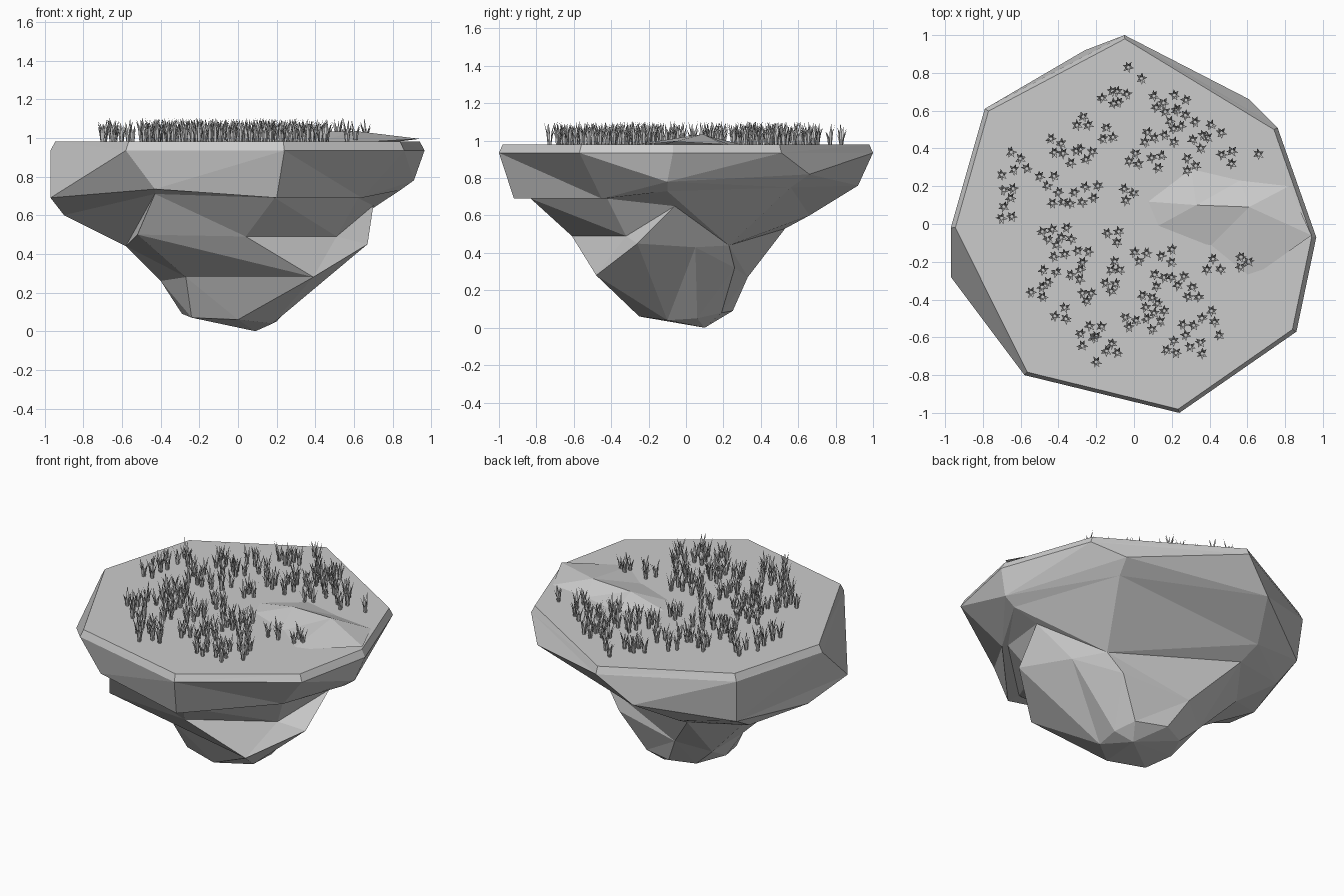
import bpy, bmesh, math, random
from mathutils import Vector

if "Cube" in bpy.data.objects:
    bpy.data.objects.remove(bpy.data.objects["Cube"])

random.seed(7)


def make_object(name, bm):
    mesh = bpy.data.meshes.new(name)
    bm.to_mesh(mesh)
    bm.free()
    obj = bpy.data.objects.new(name, mesh)
    bpy.context.collection.objects.link(obj)
    return obj


def bridge(bm, upper, lower, flip=()):
    """Join two rings, splitting each quad along its shorter diagonal (or the other if flipped)."""
    n = len(upper)
    for i in range(n):
        j = (i + 1) % n
        a, b, c, d = upper[i], upper[j], lower[j], lower[i]
        if ((a.co - c.co).length < (b.co - d.co).length) != (i in flip):
            bm.faces.new((a, c, b))
            bm.faces.new((a, d, c))
        else:
            bm.faces.new((a, d, b))
            bm.faces.new((b, d, c))


# Island rock: eight-sided rings from the rim down to the foot
rim = [(.24, -1), (.86, -.57), (.965, -.07), (.76, .51),
       (-.05, 1), (-.79, .61), (-.97, -.02), (-.58, -.8)]
ledge = [(.2, -.92, .69), (.64, -.45, .69), (.91, -.1, .78), (.61, .66, .82),
         (-.26, .92, .76), (-.77, .58, .66), (-.97, -.28, .69), (-.43, -.8, .735)]
neck = [(.19, -.83, .69), (.62, -.42, .69), (.84, -.1, .73), (.58, .56, .75),
        (-.4, .66, .6), (-.75, .42, .57), (-.9, .03, .6), (-.43, -.71, .71)]
waist = [(.04, -.61, .49), (.51, -.32, .49), (.7, -.06, .65), (.4, .23, .44),
         (-.38, .53, .53), (-.58, .25, .46), (-.58, -.1, .44), (-.52, -.58, .5)]
lower = [(.39, -.48, .28), (.67, -.26, .45), (.52, .05, .43), (.3, .26, .32),
         (-.15, .33, .27), (-.33, .2, .2), (-.4, -.02, .26), (-.27, -.3, .28)]
foot = [(0, -.25, .06), (.18, -.1, .04), (.2, .06, .05), (.15, .19, .08),
        (-.05, .25, .09), (-.2, .18, .08), (-.29, 0, .09), (-.24, -.18, .07)]

bm = bmesh.new()
levels = [[(x * .975, y * .98, .98) for x, y in rim],
          [(x, y, .935) for x, y in rim], ledge, neck, waist, lower, foot]
rings = [[bm.verts.new(p) for p in level] for level in levels]
bm.faces.new(rings[0])
for up, low in zip(rings, rings[1:]):
    bridge(bm, up, low, flip=(7,) if low is rings[5] else ())
tip = bm.verts.new((.09, .1, 0))
for i in range(8):
    bm.faces.new((rings[-1][i], tip, rings[-1][(i + 1) % 8]))
bmesh.ops.recalc_face_normals(bm, faces=bm.faces[:])
make_object("island_rock", bm)

# Low faceted mound on the grass plateau
bm = bmesh.new()
base = [bm.verts.new(p) for p in
        [(.05, .12, .975), (.11, -.02, .975), (.39, -.13, .975), (.6, -.3, .975),
         (.94, -.06, .995), (.82, .2, .98), (.56, .23, .98), (.3, .31, .975)]]
low_peak = bm.verts.new((.33, .1, 1.03))
peak = bm.verts.new((.61, .09, 1.035))
for i in (7, 0, 1):
    bm.faces.new((base[i], base[(i + 1) % 8], low_peak))
for i in (2, 3, 4, 5):
    bm.faces.new((base[i], base[i + 1], peak))
bm.faces.new((base[2], peak, low_peak))
bm.faces.new((base[6], base[7], low_peak))
bm.faces.new((base[6], low_peak, peak))
bmesh.ops.recalc_face_normals(bm, faces=bm.faces[:])
make_object("plateau_mound", bm)


# Grass: clusters of tufts, each a star of bent tapering blades
def blade(bm, origin, angle, height):
    out = Vector((math.cos(angle), math.sin(angle), 0))
    side = Vector((-out.y, out.x, 0)) * .007
    root = origin + out * .008
    mid = origin + out * .015 + Vector((0, 0, height * .55))
    top = origin + out * .032 + Vector((0, 0, height))
    v = [bm.verts.new(p) for p in
         (root - side * .8, root + side * .8, mid + side, mid - side, top)]
    bm.faces.new(v[:4])
    bm.faces.new((v[3], v[2], v[4]))


clusters = [
    (-.03, .83), (.04, .77), (-.13, .67), (-.07, .68), (.13, .64), (.24, .65),
    (.19, .58), (-.27, .54), (-.14, .47), (.08, .46), (.19, .47), (.28, .55),
    (.34, .44), (.42, .49), (.5, .36), (.66, .37), (-.65, .38), (-.6, .31),
    (-.7, .26), (-.66, .17), (-.68, .05), (-.41, .42), (-.34, .36), (-.25, .37),
    (0, .34), (.12, .34), (.3, .31), (-.46, .23), (-.4, .13), (-.31, .13),
    (-.22, .18), (-.03, .16), (-.46, -.05), (-.36, -.06), (-.1, -.06),
    (-.4, -.15), (-.27, -.16), (-.45, -.27), (-.3, -.27), (-.5, -.36),
    (-.1, -.23), (.03, -.17), (.18, -.17), (.23, -.3), (.13, -.29), (.42, -.22),
    (.58, -.2), (-.25, -.38), (-.12, -.33), (.07, -.4), (.31, -.37), (-.38, -.48),
    (-.2, -.56), (-.26, -.61), (-.02, -.52), (.1, -.53), (.13, -.45), (.28, -.55),
    (.4, -.49), (.45, -.59), (.2, -.66), (.34, -.65), (-.12, -.66), (-.2, -.73)]
bm = bmesh.new()
for cx, cy in clusters:
    start = random.uniform(0, math.tau)
    count = 3 if math.hypot(cx, cy) < .74 else 1
    for k in range(count):
        a = start + k * math.tau / count
        spread = random.uniform(.025, .045) if count > 1 else 0
        origin = Vector((cx + spread * math.cos(a), cy + spread * math.sin(a), .975))
        turn = random.uniform(0, math.tau)
        for b in range(6):
            blade(bm, origin, turn + b * math.tau / 6 + random.uniform(-.3, .3),
                  random.uniform(.07, .13))
make_object("grass_tufts", bm)
